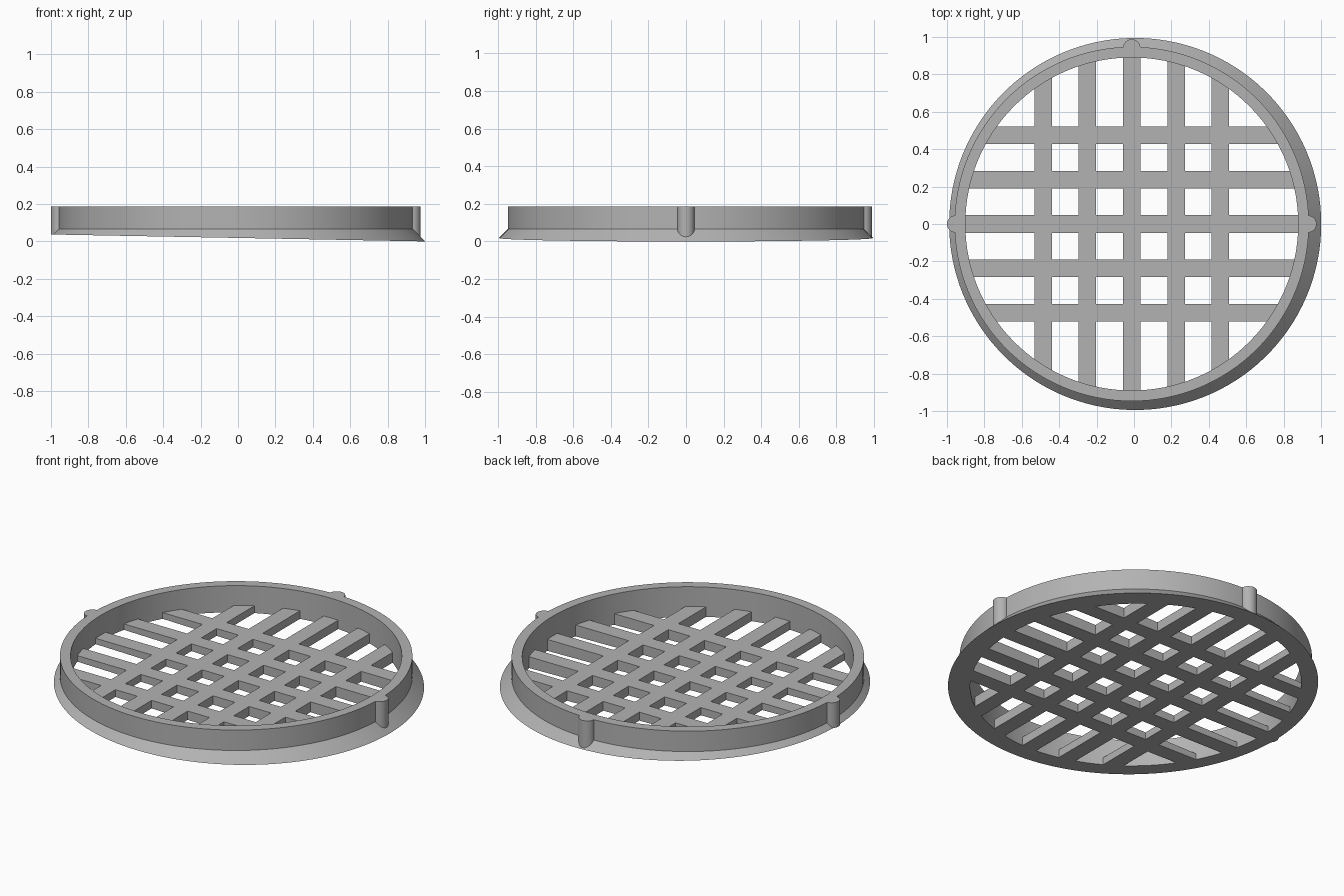
import bpy, bmesh
from math import sin, cos, pi, radians
from mathutils import Vector

cube = bpy.data.objects.get("Cube")
if cube:
    bpy.data.objects.remove(cube, do_unlink=True)

CX = -0.012                 # axis of the ring
SEG = 128
INNER, OUTER, FLARE = 0.89, 0.947, 1.013
TOP, FLOOR = 0.187, 0.07    # rim height and lattice top
TILT = 0.0185               # slope of the slanted underside
BAR, PITCH = 0.094, 0.237

grey = bpy.data.materials.new("grey")
grey.use_nodes = True
colour = (0.45, 0.45, 0.45, 1)
grey.diffuse_color = colour
grey.node_tree.nodes["Principled BSDF"].inputs["Base Color"].default_value = colour


def underside(x):
    return TILT * (1 - x)


def finish(bm, name):
    bmesh.ops.recalc_face_normals(bm, faces=bm.faces)
    mesh = bpy.data.meshes.new(name)
    bm.to_mesh(mesh)
    bm.free()
    obj = bpy.data.objects.new(name, mesh)
    bpy.context.collection.objects.link(obj)
    mesh.materials.append(grey)
    bpy.ops.object.select_all(action="DESELECT")
    obj.select_set(True)
    bpy.context.view_layer.objects.active = obj
    bpy.ops.object.shade_smooth_by_angle(angle=radians(30))
    return obj


# Ring wall with a flared skirt that ends on the slanted underside
bm = bmesh.new()
loops = []
for i in range(SEG):
    a = 2 * pi * i / SEG
    c, s = cos(a), sin(a)
    skirt_z = TILT * (1 - CX - FLARE * c) / (1 - TILT * c)
    profile = [(INNER, underside(CX + INNER * c)), (INNER, TOP), (OUTER, TOP),
               (OUTER, FLARE - OUTER), (FLARE - skirt_z, skirt_z)]
    loops.append([bm.verts.new((CX + r * c, r * s, z)) for r, z in profile])
for i, here in enumerate(loops):
    after = loops[(i + 1) % SEG]
    for j in range(len(here)):
        k = (j + 1) % len(here)
        bm.faces.new((here[j], after[j], after[k], here[k]))
finish(bm, "flared_ring")

# Lattice: a disc sliced along the bar edges, openings removed, then thickened
bm = bmesh.new()
bmesh.ops.create_circle(bm, cap_ends=True, radius=INNER + 0.002, segments=SEG)
centres = [PITCH * n for n in range(-2, 3)]
for axis in (Vector((1, 0, 0)), Vector((0, 1, 0))):
    for p in centres:
        for edge in (p - BAR / 2, p + BAR / 2):
            bmesh.ops.bisect_plane(bm, geom=bm.verts[:] + bm.edges[:] + bm.faces[:],
                                   plane_co=axis * edge, plane_no=axis)


def on_bar(v):
    return any(abs(v - p) < BAR / 2 for p in centres)


openings = []
for f in bm.faces:
    m = f.calc_center_median()
    if not (on_bar(m.x) or on_bar(m.y)):
        openings.append(f)
bmesh.ops.delete(bm, geom=openings, context="FACES")
bmesh.ops.translate(bm, verts=bm.verts, vec=(CX, 0, FLOOR))
top_faces = bm.faces[:]
new = bmesh.ops.extrude_face_region(bm, geom=top_faces, use_keep_orig=True)
for v in new["geom"]:
    if isinstance(v, bmesh.types.BMVert):
        v.co.z = underside(v.co.x)
finish(bm, "lattice")

# Three round locating pins on the outer wall
PIN = 0.046
for name, a in (("left_pin", 0), ("back_pin", pi / 2), ("right_pin", pi)):
    bm = bmesh.new()
    bmesh.ops.create_cone(bm, cap_ends=True, segments=32, radius1=PIN, radius2=PIN, depth=1)
    r = 0.988 - PIN
    for v in bm.verts:
        v.co.x += CX + r * cos(a)
        v.co.y += r * sin(a)
        v.co.z = TOP if v.co.z > 0 else underside(v.co.x)
    finish(bm, name)
